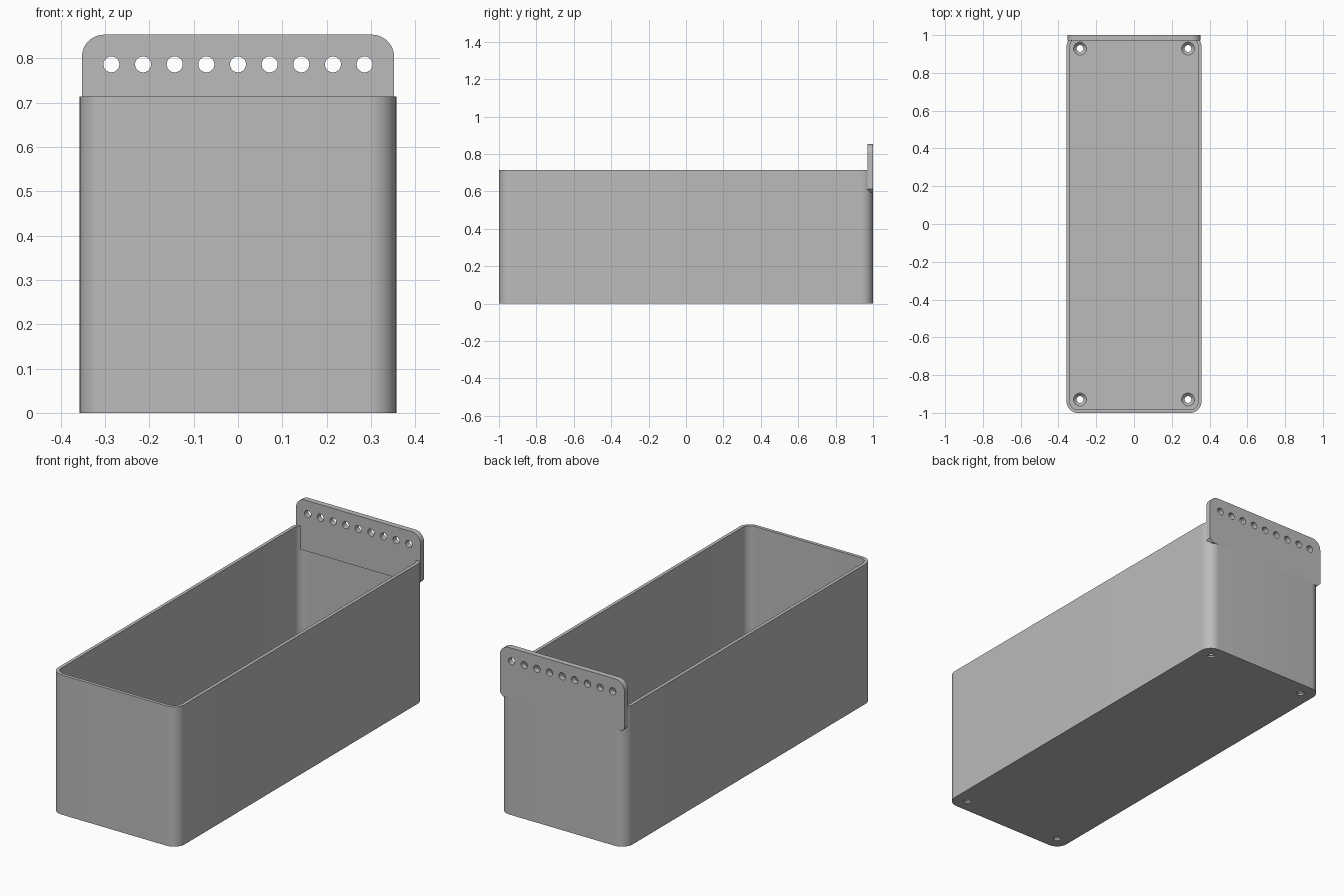
import bpy
import bmesh
from math import sin, cos, pi
from mathutils import Matrix, Vector

default = bpy.data.objects.get("Cube")
if default:
    bpy.data.objects.remove(default, do_unlink=True)

HALF_W, HEIGHT, WALL, FLOOR = 0.357, 0.714, 0.017, 0.025
CORNER = 0.06

grey = bpy.data.materials.new("plain grey")
grey.use_nodes = True
colour = (0.5, 0.5, 0.5, 1)
grey.diffuse_color = colour
grey.node_tree.nodes["Principled BSDF"].inputs["Base Color"].default_value = colour


def finish(name, bm):
    bmesh.ops.recalc_face_normals(bm, faces=bm.faces)
    mesh = bpy.data.meshes.new(name)
    bm.to_mesh(mesh)
    bm.free()
    obj = bpy.data.objects.new(name, mesh)
    mesh.materials.append(grey)
    bpy.context.collection.objects.link(obj)
    return obj


def arc(cx, cy, r, start, steps=12):
    """Quarter circle, counter-clockwise."""
    angles = [start + pi / 2 * i / steps for i in range(steps + 1)]
    return [(cx + r * cos(a), cy + r * sin(a)) for a in angles]


def rounded_rect(hx, hy, r):
    points = []
    for i, (sx, sy) in enumerate([(1, 1), (-1, 1), (-1, -1), (1, -1)]):
        points += arc(sx * (hx - r), sy * (hy - r), r, i * pi / 2)
    return points


def prism(name, points, bottom, top):
    bm = bmesh.new()
    face = bm.faces.new([bm.verts.new((x, y, bottom)) for x, y in points])
    new = bmesh.ops.extrude_face_region(bm, geom=[face])["geom"]
    moved = [v for v in new if isinstance(v, bmesh.types.BMVert)]
    bmesh.ops.translate(bm, verts=moved, vec=(0, 0, top - bottom))
    return finish(name, bm)


def drills(name, centres, r1, r2, depth, turn=None):
    """A set of round cutters, upright unless turned."""
    bm = bmesh.new()
    for c in centres:
        place = Matrix.Translation(Vector(c)) @ (turn or Matrix())
        bmesh.ops.create_cone(bm, cap_ends=True, segments=32, radius1=r1,
                              radius2=r2, depth=depth, matrix=place)
    return finish(name, bm)


def cut(obj, cutter):
    cutter.hide_render = True
    mod = obj.modifiers.new("cut", "BOOLEAN")
    mod.operation, mod.solver, mod.object = "DIFFERENCE", "EXACT", cutter
    bpy.context.view_layer.objects.active = obj
    bpy.ops.object.modifier_apply(modifier=mod.name)
    bpy.data.objects.remove(cutter, do_unlink=True)


# Open tray with rounded upright corners
tray = prism("tray", rounded_rect(HALF_W, 1, CORNER), 0, HEIGHT)
cut(tray, prism("cavity", rounded_rect(HALF_W - WALL, 1 - WALL, CORNER - WALL),
                FLOOR, HEIGHT + 0.1))

# Countersunk screw holes in the floor corners
spots = [(x, y) for x in (-0.286, 0.286) for y in (-0.929, 0.929)]
cut(tray, drills("screw_holes", [(x, y, 0) for x, y in spots], 0.018, 0.018, 0.2))
cut(tray, drills("countersinks", [(x, y, 0.017) for x, y in spots],
                 0.014, 0.038, 0.024))

# Hanging plate at the back: rounded top, chamfered bottom corners
PLATE_W, PLATE_TOP, PLATE_LOW, ROUND, CHAMFER = 0.352, 0.853, 0.594, 0.05, 0.018
outline = (arc(PLATE_W - ROUND, PLATE_TOP - ROUND, ROUND, 0)
           + arc(ROUND - PLATE_W, PLATE_TOP - ROUND, ROUND, pi / 2)
           + [(-PLATE_W, PLATE_LOW + CHAMFER), (CHAMFER - PLATE_W, PLATE_LOW),
              (PLATE_W - CHAMFER, PLATE_LOW), (PLATE_W, PLATE_LOW + CHAMFER)])
plate = prism("hanging_plate", outline, -1, -0.971)
upright = Matrix.Rotation(pi / 2, 4, "X")
plate.data.transform(upright)

# Row of nine holes through the plate
row = [((i - 4) * 0.0714, 0.985, 0.786) for i in range(9)]
cut(plate, drills("plate_holes", row, 0.018, 0.018, 0.2, upright))

# Smooth the curved corners and hole walls, keep the edges sharp
for obj in (tray, plate):
    bpy.ops.object.select_all(action="DESELECT")
    obj.select_set(True)
    bpy.context.view_layer.objects.active = obj
    bpy.ops.object.shade_smooth_by_angle(angle=pi / 6)
